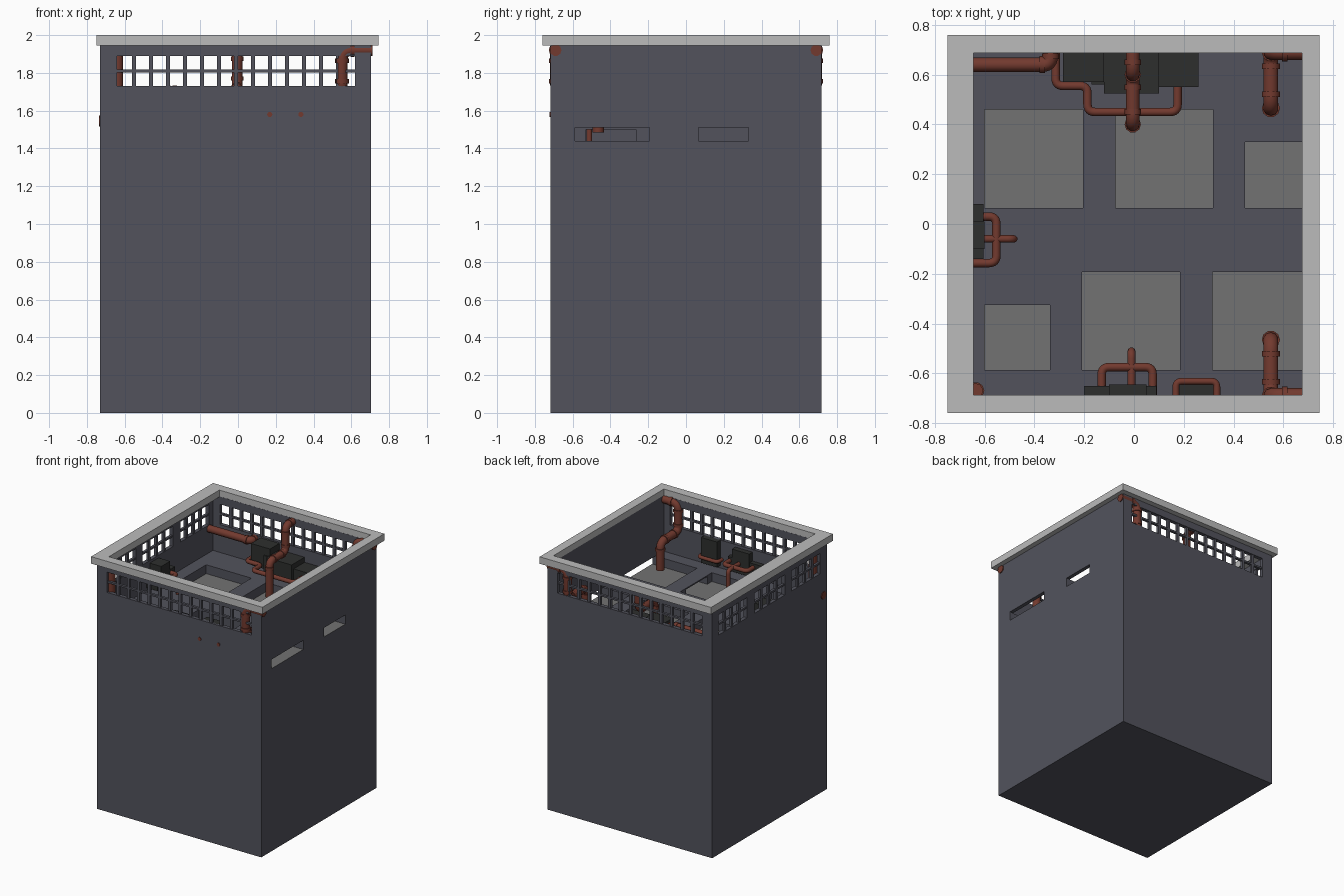
import bpy, bmesh
from mathutils import Vector

if "Cube" in bpy.data.objects:
    bpy.data.objects.remove(bpy.data.objects["Cube"], do_unlink=True)


def material(name, rgb):
    m = bpy.data.materials.new(name)
    m.use_nodes = True
    m.diffuse_color = (*rgb, 1)
    m.node_tree.nodes["Principled BSDF"].inputs["Base Color"].default_value = (*rgb, 1)
    return m


WALL = material("slate wall", (0.085, 0.086, 0.108))
PIT = material("pit floor grey", (0.17, 0.17, 0.168))
RIM = material("light rim grey", (0.5, 0.5, 0.5))
PIPE = material("rust red pipe", (0.17, 0.042, 0.028))
MACHINE = material("black machine", (0.027, 0.028, 0.027))


def boxes(name, spans, mat):
    """One object from boxes, each given as (x0, x1, y0, y1, z0, z1)."""
    bm = bmesh.new()
    for x0, x1, y0, y1, z0, z1 in spans:
        for v in bmesh.ops.create_cube(bm, size=1)["verts"]:
            v.co = ((x0 + x1) / 2 + v.co.x * (x1 - x0),
                    (y0 + y1) / 2 + v.co.y * (y1 - y0),
                    (z0 + z1) / 2 + v.co.z * (z1 - z0))
    me = bpy.data.meshes.new(name)
    bm.to_mesh(me)
    bm.free()
    me.materials.append(mat)
    ob = bpy.data.objects.new(name, me)
    bpy.context.collection.objects.link(ob)
    return ob


def cut(ob, spans):
    """Cut boxes out of an object one by one."""
    bpy.context.view_layer.objects.active = ob
    for span in spans:
        cutter = boxes("cutter", [span], WALL)
        cutter.hide_render = True
        mod = ob.modifiers.new("cut", "BOOLEAN")
        mod.operation, mod.solver, mod.object = "DIFFERENCE", "EXACT", cutter
        bpy.ops.object.modifier_apply(modifier=mod.name)
        bpy.data.objects.remove(cutter, do_unlink=True)


def pipe(name, points, r, collars=False):
    """Round pipe through corner points, with rounded elbows and optional collars."""
    pts = [Vector(p) for p in points]
    path, rings = [pts[0]], []
    for a, b, c in zip(pts, pts[1:], pts[2:]):
        u, w = (a - b).normalized(), (c - b).normalized()
        bend = min(1.8 * r, (a - b).length * 0.49, (c - b).length * 0.49)
        for i in range(7):
            t = i / 6
            path.append(b + u * bend * (1 - t) ** 2 + w * bend * t ** 2)
        rings += [(b + u * bend, u), (b + w * bend, w)]
    path.append(pts[-1])
    cu = bpy.data.curves.new(name, "CURVE")
    cu.dimensions, cu.bevel_depth, cu.bevel_resolution, cu.use_fill_caps = "3D", r, 3, True

    def spline(line, radius):
        s = cu.splines.new("POLY")
        s.points.add(len(line) - 1)
        for p, co in zip(s.points, line):
            p.co, p.radius = (*co, 1), radius
        s.use_smooth = True

    spline(path, 1)
    if collars:
        for p, d in rings:
            spline([p - d * 0.011, p + d * 0.011], 1.18)
    cu.materials.append(PIPE)
    ob = bpy.data.objects.new(name, cu)
    bpy.context.collection.objects.link(ob)
    return ob


# Building shell: hollow room over a solid base
X0, X1, Y = -0.73, 0.705, 0.717
T = 0.03
FLOOR, DEEP, TOP = 1.51, 1.44, 1.95
W0, W1 = 1.73, 1.89
shell = boxes("building_shell", [(X0, X1, -Y, Y, 0, TOP)], WALL)
pits = [(-0.6, -0.205, 0.065, 0.46), (-0.075, 0.318, 0.065, 0.46), (0.447, 0.8, 0.065, 0.33),
        (-0.6, -0.337, -0.587, -0.325), (-0.208, 0.185, -0.587, -0.193), (0.315, 0.8, -0.587, -0.193)]
side_windows = [(0.28, 0.64), (-0.19, 0.19), (-0.63, -0.27)]
cut(shell, [(X0 + T, X1 - T, T - Y, Y - T, FLOOR, 2.1)])
cut(shell, [(*p, DEEP, FLOOR + 0.002) for p in pits])
cut(shell, [(0.15, 0.35, -0.53, -0.265, DEEP, 1.5)])
cut(shell, [(-0.64, 0.62, -1, -0.6, W0, W1), (-0.64, 0.62, 0.6, 1, W0, W1)])
cut(shell, [(-1, -0.6, a, b, W0, W1) for a, b in side_windows])
shell.data.materials.append(PIT)
for f in shell.data.polygons:
    if f.normal.z > 0.9 and abs(f.center.z - DEEP) < 0.01:
        f.material_index = 1

# Overhanging rim
rim = boxes("roof_rim", [(-0.75, 0.745, -0.76, 0.76, 1.945, 2)], RIM)
cut(rim, [(-0.645, 0.675, -0.688, 0.688, 1.8, 2.1)])

# Window bars
ZM, B, H = (W0 + W1) / 2, 0.011, 0.007
bars = []
for s in (-1, 1):
    y0, y1 = sorted((s * (Y - 0.025), s * (Y - 0.005)))
    bars.append((-0.64, 0.62, y0, y1, ZM - H, ZM + H))
    for i in range(1, 14):
        x = -0.64 + 0.09 * i
        bars.append((x - B, x + B, y0, y1, W0, W1))
for a, b in side_windows:
    x0, x1 = X0 + 0.005, X0 + 0.025
    bars.append((x0, x1, a, b, ZM - H, ZM + H))
    for i in range(1, 4):
        y = a + (b - a) * i / 4
        bars.append((x0, x1, y - B, y + B, W0, W1))
boxes("window_bars", bars, WALL)

# Machines along the walls
boxes("back_machine", [(-0.285, -0.12, 0.57, 0.7, 1.55, 1.72), (-0.12, 0.1, 0.525, 0.7, 1.53, 1.67),
                       (0.1, 0.26, 0.55, 0.7, 1.53, 1.63), (-0.17, -0.12, 0.56, 0.7, 1.53, 1.66)], MACHINE)
boxes("front_machine", [(-0.2, 0.09, -0.71, -0.65, 1.53, 1.64), (-0.1, 0.05, -0.71, -0.645, 1.56, 1.71)], MACHINE)
boxes("front_small_machine", [(0.18, 0.32, -0.71, -0.645, 1.53, 1.73)], MACHINE)
boxes("side_machine", [(-0.72, -0.605, -0.14, 0.08, 1.53, 1.64), (-0.72, -0.6, -0.1, 0.01, 1.56, 1.71)], MACHINE)

# Large pipes
for name, s, end in (("front_drain_pipe", -1, 1.485), ("back_drain_pipe", 1, FLOOR)):
    pipe(name, [(0.712, s * 0.69, 1.92), (0.55, s * 0.69, 1.92), (0.55, s * 0.69, 1.7),
                (0.55, s * 0.465, 1.7), (0.55, s * 0.465, end)], 0.031, True)
pipe("middle_drain_pipe", [(-0.005, 0.71, 1.925), (-0.005, 0.6, 1.925), (-0.005, 0.6, 1.72),
                           (-0.005, 0.4, 1.72), (-0.005, 0.4, DEEP)], 0.028, True)
pipe("corner_pipe", [(-0.735, -0.67, 1.545), (-0.637, -0.67, 1.545), (-0.637, -0.67, 1.95)], 0.03, True)
pipe("back_wall_pipe", [(-0.71, 0.64, 1.7), (-0.335, 0.64, 1.7), (-0.335, 0.71, 1.7)], 0.029, True)

# Thin pipes
Z = 1.58
pipe("back_machine_pipe", [(-0.315, 0.7, Z), (-0.315, 0.555, Z), (-0.187, 0.555, Z), (-0.187, 0.45, Z),
                           (0.175, 0.45, Z), (0.175, 0.58, Z)], 0.017)
pipe("front_small_loop", [(0.168, -0.722, Z), (0.168, -0.632, Z), (0.333, -0.632, Z), (0.333, -0.722, Z)], 0.014)
Z = 1.61
pipe("front_loop", [(-0.13, -0.7, Z), (-0.13, -0.575, Z), (0.075, -0.575, Z), (0.075, -0.7, Z)], 0.017)
pipe("front_stem", [(-0.01, -0.66, Z), (-0.01, -0.512, Z), (-0.01, -0.512, DEEP)], 0.016)
pipe("side_loop", [(-0.71, 0.03, Z), (-0.553, 0.03, Z), (-0.553, -0.157, Z), (-0.71, -0.157, Z)], 0.017)
pipe("side_stem", [(-0.62, -0.06, Z), (-0.483, -0.06, Z), (-0.483, -0.06, FLOOR)], 0.015)
